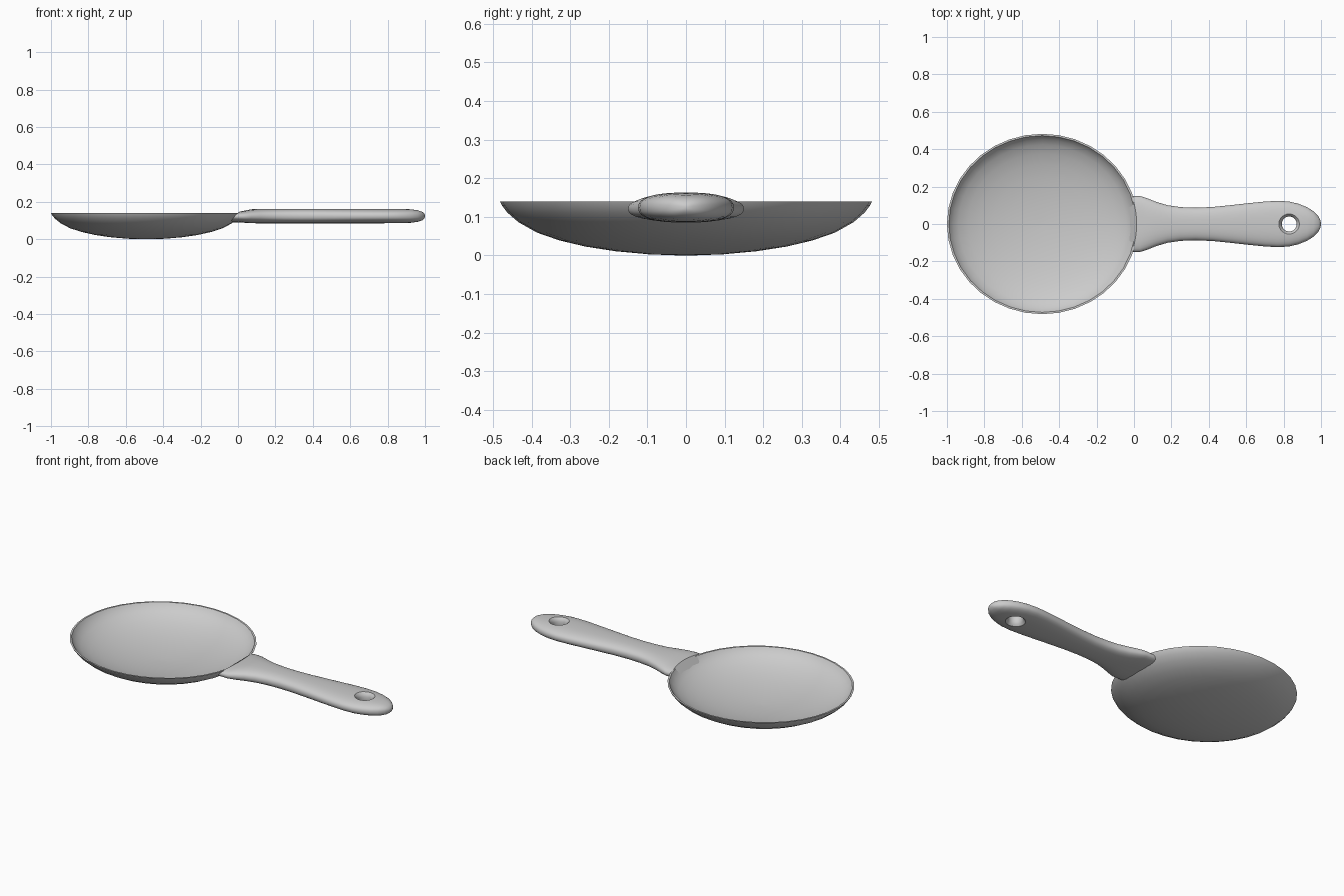
import bpy, bmesh, math

if "Cube" in bpy.data.objects:
    bpy.data.objects.remove(bpy.data.objects["Cube"])

BOWL_X, RX, RY = -0.49, 0.51, 0.482


def make_object(name, verts, faces, angle=40):
    mesh = bpy.data.meshes.new(name)
    mesh.from_pydata(verts, [], faces)
    bm = bmesh.new()
    bm.from_mesh(mesh)
    bmesh.ops.remove_doubles(bm, verts=bm.verts, dist=1e-5)
    bmesh.ops.recalc_face_normals(bm, faces=bm.faces)
    bm.to_mesh(mesh)
    bm.free()
    ob = bpy.data.objects.new(name, mesh)
    bpy.context.collection.objects.link(ob)
    smooth(ob, angle)
    return ob


def smooth(ob, angle):
    bpy.ops.object.select_all(action='DESELECT')
    ob.select_set(True)
    bpy.context.view_layer.objects.active = ob
    bpy.ops.object.shade_smooth_by_angle(angle=math.radians(angle))


def loft(name, rings, angle=40):
    n = len(rings[0])
    verts = [v for ring in rings for v in ring]
    faces = [(i * n + j, i * n + (j + 1) % n, (i + 1) * n + (j + 1) % n, (i + 1) * n + j)
             for i in range(len(rings) - 1) for j in range(n)]
    faces += [tuple(range(n)), tuple(range(len(verts) - n, len(verts)))]
    return make_object(name, verts, faces, angle)


def lathe(name, profile, cx, sx, sy, n, angle=40):
    return loft(name, [[(cx + sx * r * math.cos(2 * math.pi * k / n),
                         sy * r * math.sin(2 * math.pi * k / n), z)
                        for k in range(n)] for r, z in profile], angle)


def interp(table, x):
    for (x0, y0), (x1, y1) in zip(table, table[1:]):
        if x <= x1:
            return y0 + (y1 - y0) * max(0, (x - x0) / (x1 - x0))
    return table[-1][1]


# Shallow bowl: outer profile up to the rim, then back down inside
outer = [(0.03, 0), (0.2, 0.003), (0.38, 0.011), (0.54, 0.023), (0.68, 0.039),
         (0.8, 0.059), (0.9, 0.086), (0.96, 0.111), (0.99, 0.13), (1.0, 0.14)]
inner = [(0.98, 0.14), (0.967, 0.13), (0.935, 0.112), (0.88, 0.093), (0.78, 0.071),
         (0.66, 0.053), (0.52, 0.038), (0.36, 0.027), (0.2, 0.02), (0.03, 0.017)]
lathe("bowl", outer + inner, BOWL_X, RX, RY, 36)

# Handle: (x, half width, half height, centre height)
stations = [(0.0, 0.15, 0.029, 0.12), (0.03, 0.15, 0.033, 0.121), (0.07, 0.138, 0.037, 0.123),
            (0.12, 0.118, 0.039, 0.124), (0.18, 0.1, 0.039, 0.124), (0.25, 0.09, 0.039, 0.124),
            (0.33, 0.087, 0.039, 0.124), (0.42, 0.091, 0.039, 0.124), (0.52, 0.101, 0.039, 0.124),
            (0.62, 0.112, 0.039, 0.124), (0.7, 0.12, 0.039, 0.124), (0.77, 0.124, 0.039, 0.124),
            (0.83, 0.12, 0.039, 0.124), (0.88, 0.108, 0.038, 0.124), (0.925, 0.09, 0.036, 0.124),
            (0.96, 0.068, 0.031, 0.124), (0.985, 0.042, 0.023, 0.124), (0.997, 0.018, 0.012, 0.124),
            (1.0, 0.005, 0.004, 0.124)]
radius_at = [(z, r) for r, z in outer]
rings = []
for i, (x, w, h, zc) in enumerate(stations):
    ring = []
    for k in range(32):
        a = 2 * math.pi * k / 32
        c, s = math.cos(a), math.sin(a)
        y = w * math.copysign(abs(c) ** 0.8, c)
        z = zc + h * math.copysign(abs(s) ** 0.8, s)
        px = x
        if i == 0:  # first ring hugs the outside of the bowl
            r = interp(radius_at, z)
            px = BOWL_X - 0.006 + RX * math.sqrt(r * r - (y / RY) ** 2)
        elif i == 1:
            px = x + 0.01 * (1 - (y / w) ** 2)
        ring.append((px, y, z))
    rings.append(ring)
handle = loft("handle", rings, 40)

# Hanging hole with flared edges
hole = [(0.07, 0.06), (0.056, 0.085), (0.045, 0.096), (0.04, 0.11), (0.04, 0.138),
        (0.045, 0.152), (0.056, 0.163), (0.07, 0.188)]
cutter = lathe("hole_cutter", hole, 0.83, 1, 1, 24)
cutter.hide_render = True
mod = handle.modifiers.new("hole", 'BOOLEAN')
mod.operation = 'DIFFERENCE'
mod.object = cutter
mod.solver = 'EXACT'
bpy.context.view_layer.objects.active = handle
bpy.ops.object.modifier_apply(modifier=mod.name)
bpy.data.objects.remove(cutter)
smooth(handle, 40)
